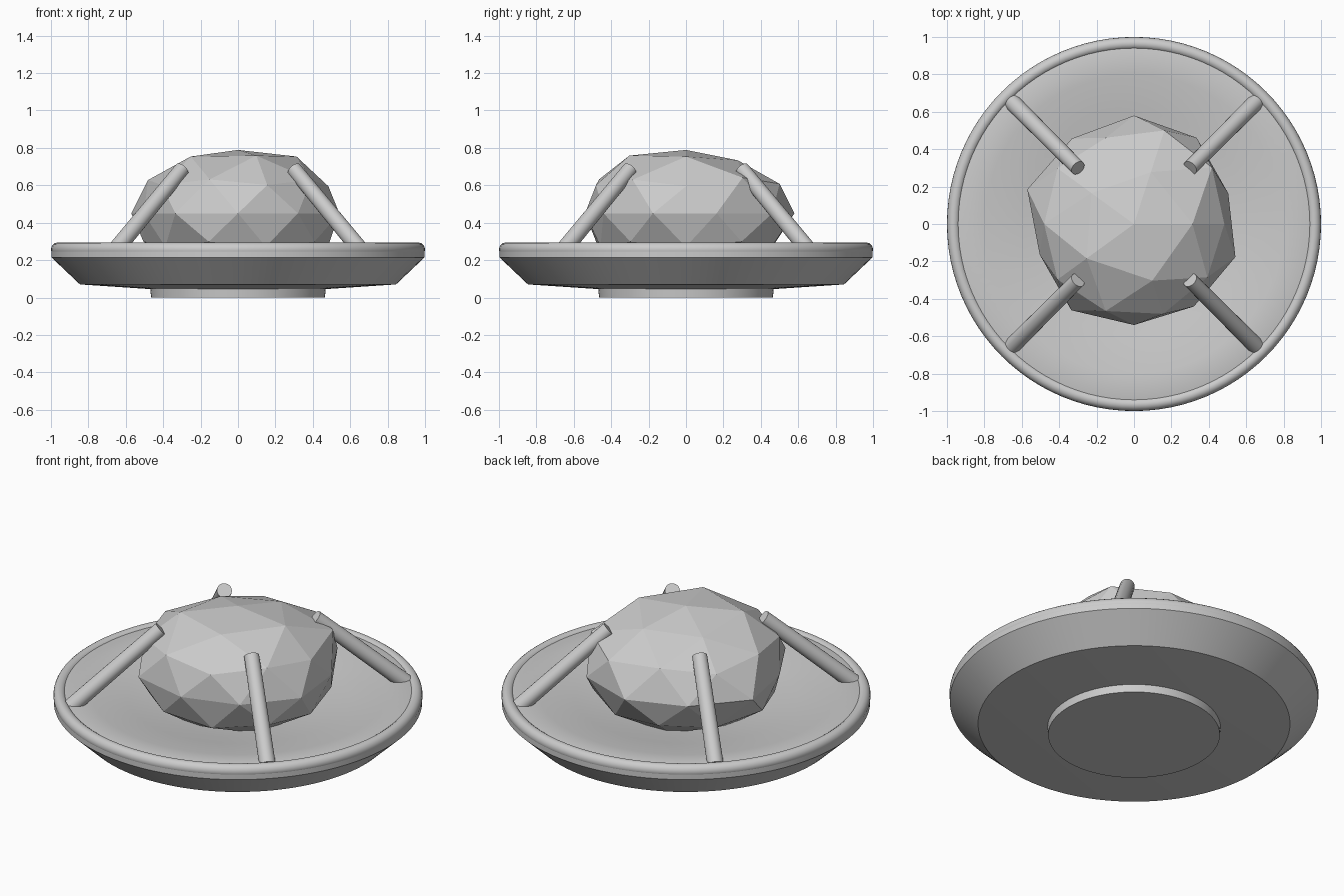
import bpy, bmesh, math
from mathutils import Vector

cube = bpy.data.objects.get("Cube")
if cube:
    bpy.data.objects.remove(cube, do_unlink=True)

grey = bpy.data.materials.new("light_grey")
grey.use_nodes = True
colour = (0.6, 0.6, 0.6, 1)
grey.diffuse_color = colour
grey.node_tree.nodes["Principled BSDF"].inputs["Base Color"].default_value = colour


def make(name, bm, smooth=True):
    bmesh.ops.recalc_face_normals(bm, faces=bm.faces)
    mesh = bpy.data.meshes.new(name)
    bm.to_mesh(mesh)
    bm.free()
    mesh.materials.append(grey)
    ob = bpy.data.objects.new(name, mesh)
    bpy.context.collection.objects.link(ob)
    if smooth:
        bpy.ops.object.select_all(action='DESELECT')
        ob.select_set(True)
        bpy.context.view_layer.objects.active = ob
        bpy.ops.object.shade_smooth_by_angle(angle=math.radians(30))
    return ob


def lathe(name, profile, steps=96):
    bm = bmesh.new()
    verts = [bm.verts.new((r, 0, z)) for r, z in profile]
    edges = [bm.edges.new(pair) for pair in zip(verts, verts[1:])]
    bmesh.ops.spin(bm, geom=verts + edges, axis=(0, 0, 1), cent=(0, 0, 0),
                   angle=math.tau, steps=steps)
    bmesh.ops.remove_doubles(bm, verts=bm.verts, dist=1e-4)
    return make(name, bm)


# Shallow dish with a sloping wall and a gently hollowed top
lathe("dish", [(0, 0.04), (0.47, 0.045), (0.845, 0.07), (0.998, 0.215),
               (0.998, 0.262), (0.945, 0.283), (0.8, 0.272), (0.6, 0.245),
               (0.45, 0.215), (0, 0.17)])

# Rounded lip around the dish
lip = [(0.965 + 0.035 * math.cos(a), 0.256 + 0.038 * math.sin(a))
       for a in (math.tau * i / 16 for i in range(17))]
lathe("rim", lip)

# Round foot under the dish
lathe("foot", [(0, 0), (0.465, 0), (0.47, 0.06), (0, 0.06)])

# Faceted boulder: an uneven icosphere, squashed
equator = [0.53, 0.57, 0.58, 0.565, 0.6, 0.53, 0.57, 0.54, 0.545, 0.57]
shoulder = [0.54, 0.588, 0.565, 0.565, 0.565]
upper = [0.605, 0.57, 0.565, 0.575, 0.57]
crown = [0.595, 0.555, 0.535, 0.595, 0.605]
bm = bmesh.new()
bmesh.ops.create_icosphere(bm, subdivisions=2, radius=1)
for v in bm.verts:
    d = v.co.normalized()
    turn = math.degrees(math.atan2(d.y, d.x)) % 360
    size = 0.565
    if abs(d.z) < 0.1:
        size = equator[int(turn // 36)]
    elif 0.4 < d.z < 0.5:
        size = shoulder[round(turn / 72) % 5]
    elif 0.5 < d.z < 0.6:
        size = upper[int(turn // 72)]
    elif 0.8 < d.z < 0.95:
        size = crown[round(turn / 72) % 5]
    v.co = Vector((d.x, d.y, d.z * 0.6)) * size + Vector((0, 0, 0.45))
make("boulder", bm, smooth=False)

# Four struts leaning from the rim onto the boulder
for side, sx in (("left", 1), ("right", -1)):
    for end, sy in (("front", -1), ("back", 1)):
        top = Vector((0.3 * sx, 0.3 * sy, 0.685))
        base = Vector((0.65 * sx, 0.65 * sy, 0.26))
        axis = top - base
        bm = bmesh.new()
        bmesh.ops.create_cone(bm, cap_ends=True, segments=24, radius1=0.045,
                              radius2=0.041, depth=axis.length)
        bm.transform(axis.to_track_quat('Z', 'Y').to_matrix().to_4x4())
        bmesh.ops.translate(bm, verts=bm.verts, vec=(top + base) / 2)
        make(f"{end}_{side}_strut", bm)
